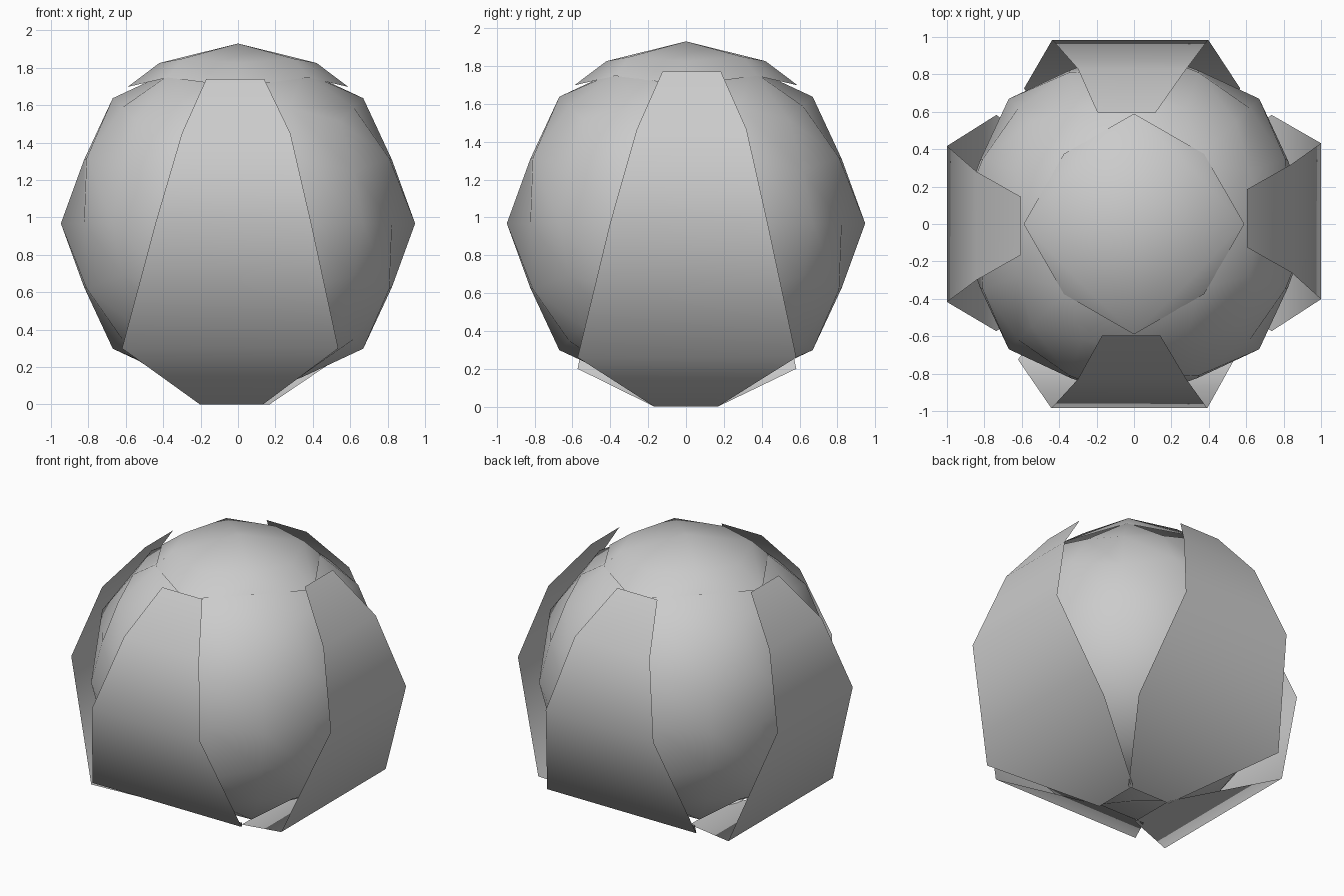
import bpy, bmesh, math
from mathutils import Vector

if "Cube" in bpy.data.objects:
    bpy.data.objects.remove(bpy.data.objects["Cube"])

CENTRE = Vector((0, 0, 0.968))


def make_object(name, bm, location=(0, 0, 0)):
    for f in bm.faces:
        f.smooth = True
    me = bpy.data.meshes.new(name)
    bm.to_mesh(me)
    bm.free()
    ob = bpy.data.objects.new(name, me)
    ob.location = location
    bpy.context.collection.objects.link(ob)
    return ob


# Ball: cube rounded into 26 points, then split again and filled out between them
R = 0.947
bm = bmesh.new()
bmesh.ops.create_cube(bm, size=2)
bmesh.ops.subdivide_edges(bm, edges=bm.edges[:], cuts=1, use_grid_fill=True)
for v in bm.verts:
    v.co = v.co.normalized() * R
bmesh.ops.subdivide_edges(bm, edges=bm.edges[:], cuts=1, use_grid_fill=True)
for v in bm.verts:
    size = v.co.length
    if size < 0.845:            # middles of the panels
        v.co *= R / size
    elif size < R - 0.01:       # midpoints of the edges
        v.co *= 1.018
bmesh.ops.recalc_face_normals(bm, faces=bm.faces)
make_object("ball", bm, CENTRE)

# Cap: four kite-shaped lobes folded over the top, with a short skirt down to the ball
bm = bmesh.new()
pole = bm.verts.new((0, 0, 0.962))
ridge, tip, notch, foot = [], [], [], []
for i in range(4):
    a = i * math.pi / 2
    c, s = math.cos(a), math.sin(a)
    ridge.append(bm.verts.new((0.42 * c, 0.42 * s, 0.858)))
    tip.append(bm.verts.new((0.59 * c, 0.59 * s, 0.73)))
    c, s = math.cos(a + math.pi / 4), math.sin(a + math.pi / 4)
    notch.append(bm.verts.new((0.425 * c, 0.425 * s, 0.88)))
    foot.append(bm.verts.new((0.53 * c, 0.53 * s, 0.78)))
for i in range(4):
    j = (i + 1) % 4
    bm.faces.new((pole, ridge[i], notch[i]))
    bm.faces.new((pole, notch[i], ridge[j]))
    bm.faces.new((ridge[i], tip[i], notch[i]))
    bm.faces.new((notch[i], tip[j], ridge[j]))
    bm.faces.new((tip[i], foot[i], notch[i]))
    bm.faces.new((notch[i], foot[i], tip[j]))
make_object("top_cap", bm, CENTRE)

# Petals: thin sheets bent in one direction (distance out, height, half width)
PROFILE = [(0.595, 1.74, 0.155), (0.83, 1.45, 0.29), (0.985, 0.967, 0.417),
           (0.725, 0.27, 0.578), (0.145, 0.0, 0.168)]


def petal(name, out, side, grow, shifts, top_dz, low_dz):
    bm = bmesh.new()
    out, side = Vector(out), Vector(side)
    dz = (top_dz, top_dz * 0.5, 0, low_dz, 0)
    rows = []
    for (r, z, w), sh, d in zip(PROFILE, shifts, dz):
        base = out * (r * grow) + Vector((0, 0, z + d))
        rows.append([bm.verts.new(base + side * (sh + k * w)) for k in (-1, 1)])
    for a, b in zip(rows, rows[1:]):
        bm.faces.new((a[0], a[1], b[1], b[0]))
    me = make_object(name, bm).data
    # outer side faces away from the ball
    if me.polygons[1].normal.dot(out) < 0:
        me.flip_normals()


petal("front_petal", (0, -1, 0), (1, 0, 0), 1.0, (-.015, -.01, -.025, -.042, -.035), 0, 0.03)
petal("back_petal", (0, 1, 0), (1, 0, 0), 1.0, (-.04, -.01, -.02, -.01, 0), 0.01, 0.0)
petal("right_petal", (1, 0, 0), (0, 1, 0), 1.015, (.03, .03, .015, .005, 0), 0.03, -0.01)
petal("left_petal", (-1, 0, 0), (0, 1, 0), 1.015, (-.01, -.01, 0, .005, 0), 0, -0.07)
